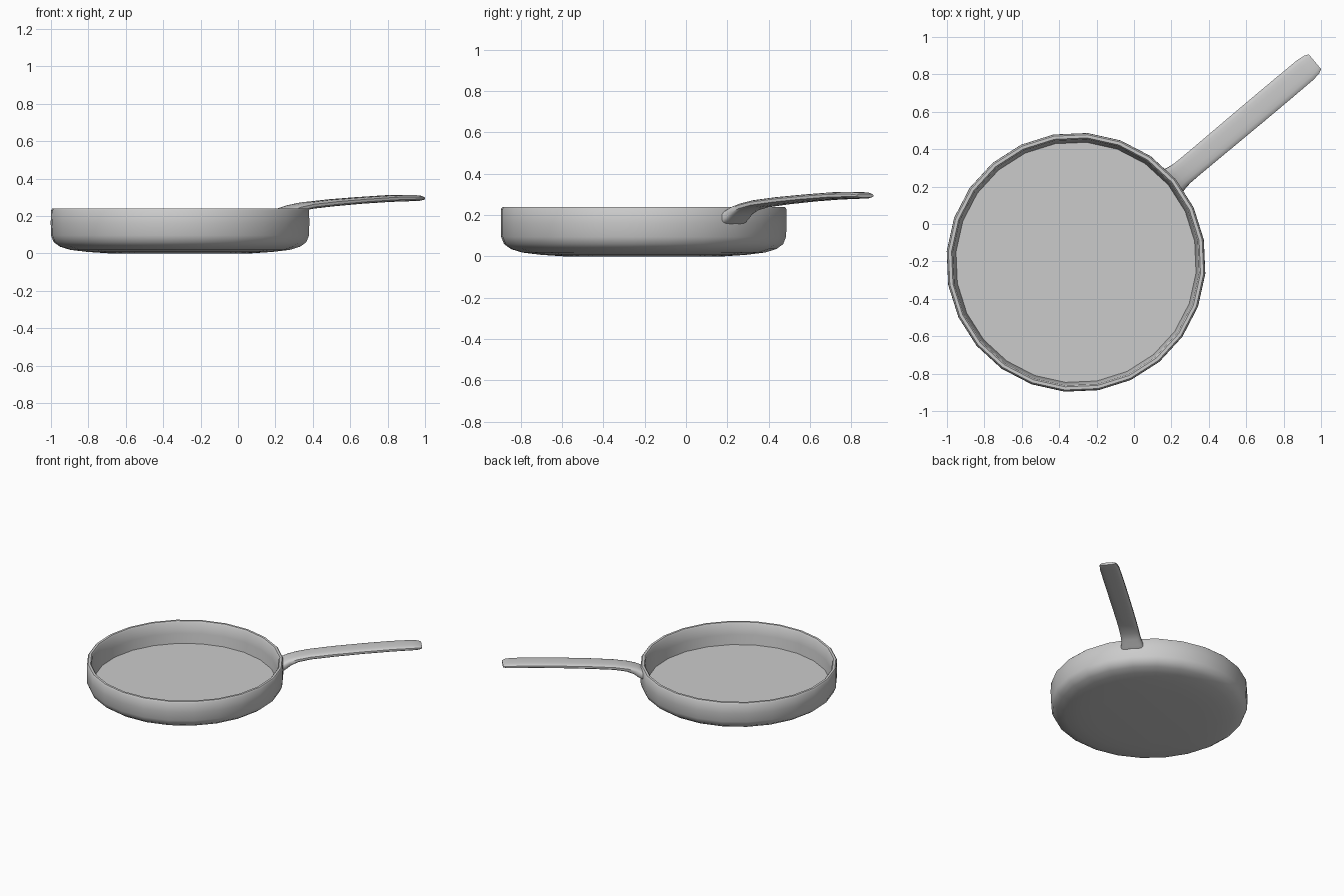
import bpy, bmesh
from math import sin, cos, pi, radians, copysign

if "Cube" in bpy.data.objects:
    bpy.data.objects.remove(bpy.data.objects["Cube"])

CX, CY = -0.31, -0.205      # pan centre
TURN = radians(40)          # direction of the handle


def finish(bm, name):
    bmesh.ops.recalc_face_normals(bm, faces=bm.faces)
    mesh = bpy.data.meshes.new(name)
    bm.to_mesh(mesh)
    bm.free()
    ob = bpy.data.objects.new(name, mesh)
    bpy.context.collection.objects.link(ob)
    ob.location = (CX, CY, 0)
    ob.rotation_euler.z = TURN
    bpy.ops.object.select_all(action='DESELECT')
    ob.select_set(True)
    bpy.context.view_layer.objects.active = ob
    bpy.ops.object.shade_smooth_by_angle(angle=radians(40))
    return ob


def loft(bm, rings):
    """Skin closed rings of points and cap both ends."""
    loops = [[bm.verts.new(p) for p in ring] for ring in rings]
    n = len(loops[0])
    for a, b in zip(loops, loops[1:]):
        for i in range(n):
            j = (i + 1) % n
            bm.faces.new((a[i], a[j], b[j], b[i]))
    bm.faces.new(loops[0])
    bm.faces.new(loops[-1])


# Pan body: radius/height profile from outer base, over the rim, to inner floor
profile = [(0.38, 0.0), (0.50, 0.008), (0.59, 0.019), (0.645, 0.036),
           (0.678, 0.06), (0.692, 0.095), (0.694, 0.16), (0.693, 0.23),
           (0.685, 0.24), (0.668, 0.24), (0.66, 0.23), (0.652, 0.15),
           (0.644, 0.075)]
SIDES = 24
bm = bmesh.new()
loft(bm, [[(r * cos(2 * pi * i / SIDES), r * sin(2 * pi * i / SIDES), z)
           for i in range(SIDES)] for r, z in profile])
finish(bm, "pan_body")

# Handle: (distance, mid height, half width, half thickness, forward lean)
stations = [(0.675, 0.185, 0.082, 0.036, 0.0), (0.70, 0.199, 0.074, 0.031, -0.012),
            (0.735, 0.220, 0.069, 0.024, -0.014), (0.79, 0.239, 0.068, 0.020, -0.008),
            (0.88, 0.255, 0.068, 0.019, -0.004), (1.05, 0.270, 0.069, 0.019, 0),
            (1.25, 0.283, 0.070, 0.018, 0), (1.45, 0.293, 0.070, 0.018, 0),
            (1.60, 0.296, 0.069, 0.017, 0), (1.645, 0.295, 0.063, 0.015, 0),
            (1.668, 0.294, 0.052, 0.009, 0)]


def section(d, z, w, t, lean):
    """Rounded flat cross-section of the handle."""
    pts = []
    for i in range(16):
        a = 2 * pi * (i + 0.5) / 16
        y = w * copysign(abs(cos(a)) ** 0.7, cos(a))
        h = t * copysign(abs(sin(a)) ** 0.6, sin(a))
        pts.append((d + lean * h / t, y, z + h))
    return pts


bm = bmesh.new()
loft(bm, [section(*s) for s in stations])
finish(bm, "handle")
